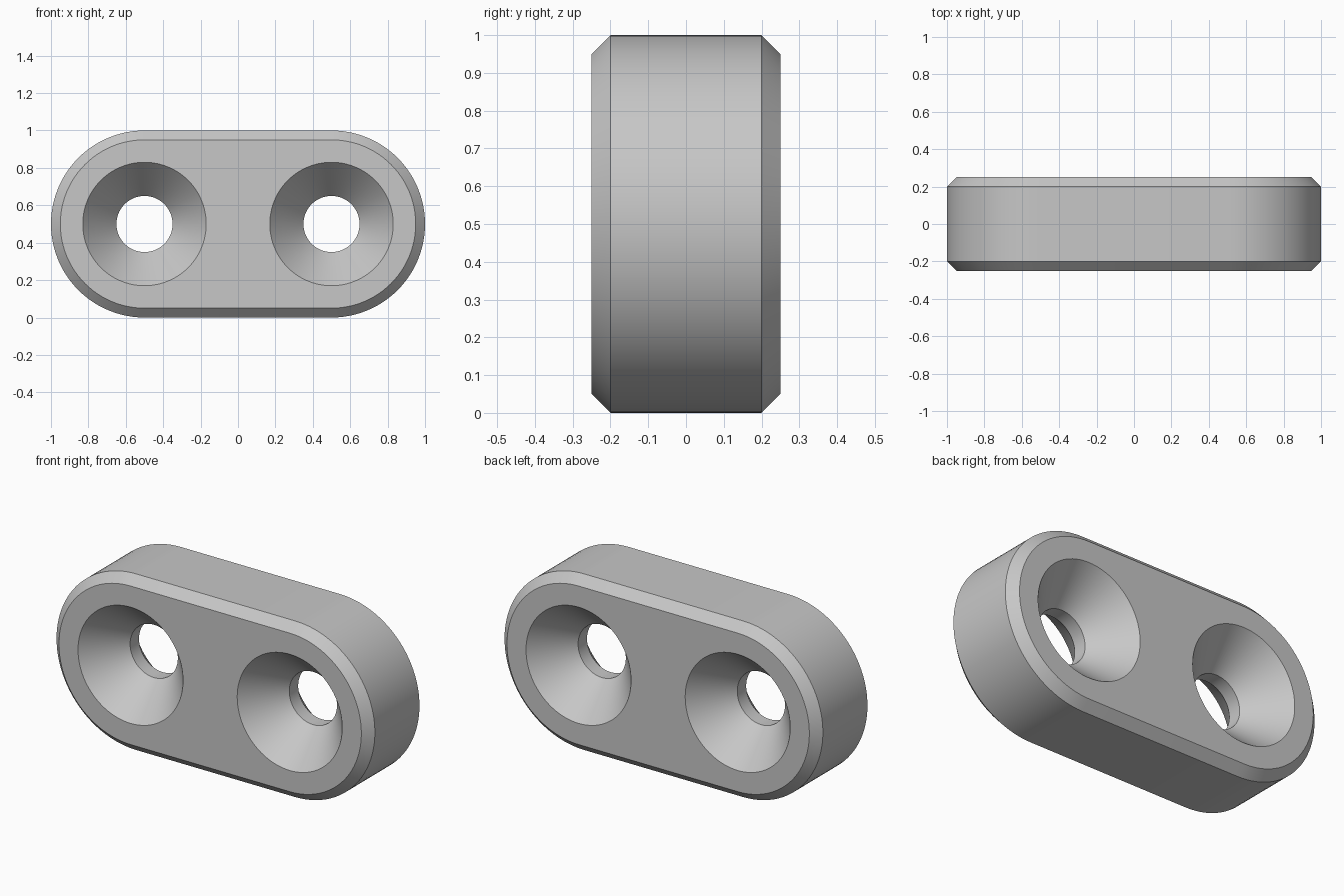
import bpy, bmesh
from math import sin, cos, pi, radians

cube = bpy.data.objects.get("Cube")
if cube:
    bpy.data.objects.remove(cube, do_unlink=True)

SEG = 48            # segments per half circle
HOLE_X = 0.5        # hole and end-arc centres at +-HOLE_X
MID_Z = 0.5

# (radius, y) stations from front to back
RIM_PROFILE = [(0.45, -0.25), (0.5, -0.2), (0.5, 0.2), (0.45, 0.25)]
HOLE_PROFILE = [(0.33, -0.25), (0.15, -0.04), (0.15, 0.04), (0.33, 0.25)]


def capsule_ring(r, y):
    """Rounded slot outline of radius r in the plane y."""
    pts = []
    for side in (1, -1):
        for i in range(SEG + 1):
            a = pi * i / SEG - pi / 2
            pts.append((side * (HOLE_X + r * cos(a)), y, MID_Z + side * r * sin(a)))
    return pts


def circle_ring(cx):
    """Ring maker for a round hole centred at cx."""
    def ring(r, y):
        return [(cx + r * cos(pi * i / SEG), y, MID_Z + r * sin(pi * i / SEG))
                for i in range(2 * SEG)]
    return ring


def loft(bm, ring, profile):
    """Skin closed rings along a profile; return the first and last rings."""
    rings = [[bm.verts.new(p) for p in ring(r, y)] for r, y in profile]
    for a, b in zip(rings, rings[1:]):
        for i in range(len(a)):
            j = (i + 1) % len(a)
            bm.faces.new((a[i], a[j], b[j], b[i]))
    return rings[0], rings[-1]


# Chamfered outer wall and the two double countersunk holes
bm = bmesh.new()
ends = [loft(bm, capsule_ring, RIM_PROFILE)]
ends += [loft(bm, circle_ring(s * HOLE_X), HOLE_PROFILE) for s in (-1, 1)]

# Flat front and back faces around the holes
for loops in zip(*ends):
    edges = [bm.edges.get((lp[i - 1], lp[i])) for lp in loops for i in range(len(lp))]
    bmesh.ops.triangle_fill(bm, use_beauty=True, use_dissolve=False, edges=edges)
bmesh.ops.recalc_face_normals(bm, faces=bm.faces)

mesh = bpy.data.meshes.new("link_plate")
bm.to_mesh(mesh)
bm.free()
plate = bpy.data.objects.new("link_plate", mesh)
bpy.context.collection.objects.link(plate)

# Plain grey material
grey = bpy.data.materials.new("light_grey")
grey.use_nodes = True
color = (0.57, 0.57, 0.57, 1)
grey.diffuse_color = color
grey.node_tree.nodes["Principled BSDF"].inputs["Base Color"].default_value = color
mesh.materials.append(grey)

# Smooth round walls, sharp chamfer and hole edges
bpy.ops.object.select_all(action="DESELECT")
plate.select_set(True)
bpy.context.view_layer.objects.active = plate
bpy.ops.object.shade_smooth_by_angle(angle=radians(30))
